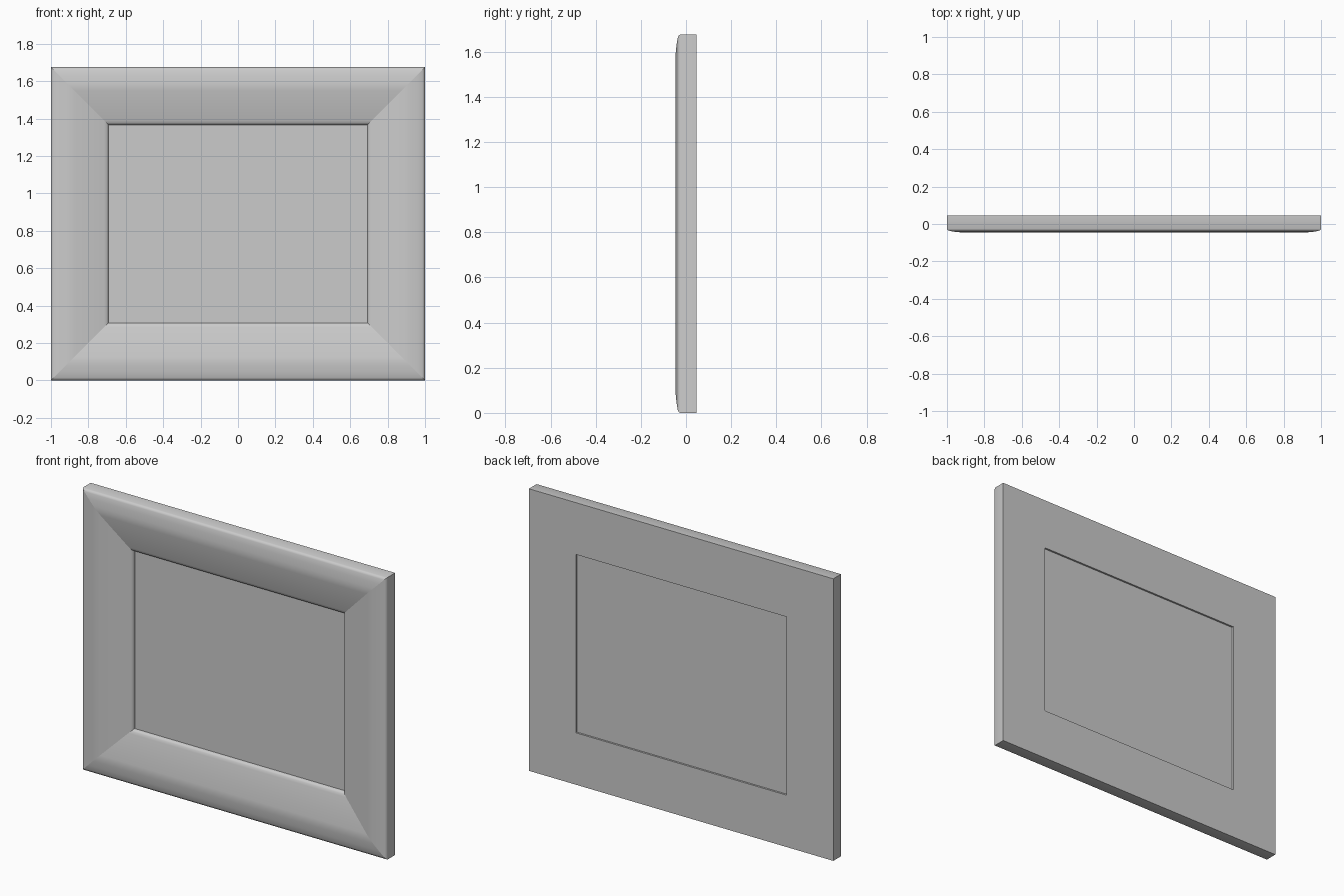
import bpy, bmesh, math

cube = bpy.data.objects.get("Cube")
if cube:
    bpy.data.objects.remove(cube, do_unlink=True)

W, H, D = 1.0, 1.675, 0.046    # half width, height, half depth
BORDER = 0.308

grey = bpy.data.materials.new("light_grey")
grey.use_nodes = True
colour = (0.6, 0.6, 0.6, 1)
grey.diffuse_color = colour
grey.node_tree.nodes["Principled BSDF"].inputs["Base Color"].default_value = colour


def finish(name, bm):
    bmesh.ops.recalc_face_normals(bm, faces=bm.faces)
    mesh = bpy.data.meshes.new(name)
    bm.to_mesh(mesh)
    bm.free()
    mesh.materials.append(grey)
    obj = bpy.data.objects.new(name, mesh)
    bpy.context.collection.objects.link(obj)
    return obj


# Moulding profile as (inset from outer edge, y)
profile = [(0, D), (0, -0.026), (0.004, -0.033), (0.015, -0.037),
           (0.045, -0.042), (0.08, -0.0455), (0.1, -D), (0.125, -0.043),
           (0.285, -0.006), (0.298, -0.001), (0.305, 0.006),
           (BORDER, 0.015), (BORDER, D)]

# Frame: the profile swept round four mitred corners
bm = bmesh.new()
corners = []
for sx, sz in ((-1, -1), (1, -1), (1, 1), (-1, 1)):
    corners.append([bm.verts.new((sx * (W - i), y, H / 2 + sz * (H / 2 - i)))
                    for i, y in profile])
n = len(profile)
for c in range(4):
    a, b = corners[c], corners[(c + 1) % 4]
    for k in range(n):
        j = (k + 1) % n
        face = bm.faces.new((a[k], b[k], b[j], a[j]))
        face.smooth = True
bmesh.ops.recalc_face_normals(bm, faces=bm.faces)

# Keep the mitres and square edges crisp
mitres = {e for ring in corners for k in range(n)
          for e in [bm.edges.get((ring[k], ring[(k + 1) % n]))]}
for e in bm.edges:
    e.smooth = e not in mitres and e.calc_face_angle() < math.radians(50)
finish("frame", bm)

# Panel: thin board set into the opening
bm = bmesh.new()
bmesh.ops.create_cube(bm, size=1)
bmesh.ops.scale(bm, verts=bm.verts,
                vec=(2 * (W - BORDER), 0.015, H - 2 * BORDER))
bmesh.ops.translate(bm, verts=bm.verts, vec=(0, 0.0275, H / 2))
finish("panel", bm)
